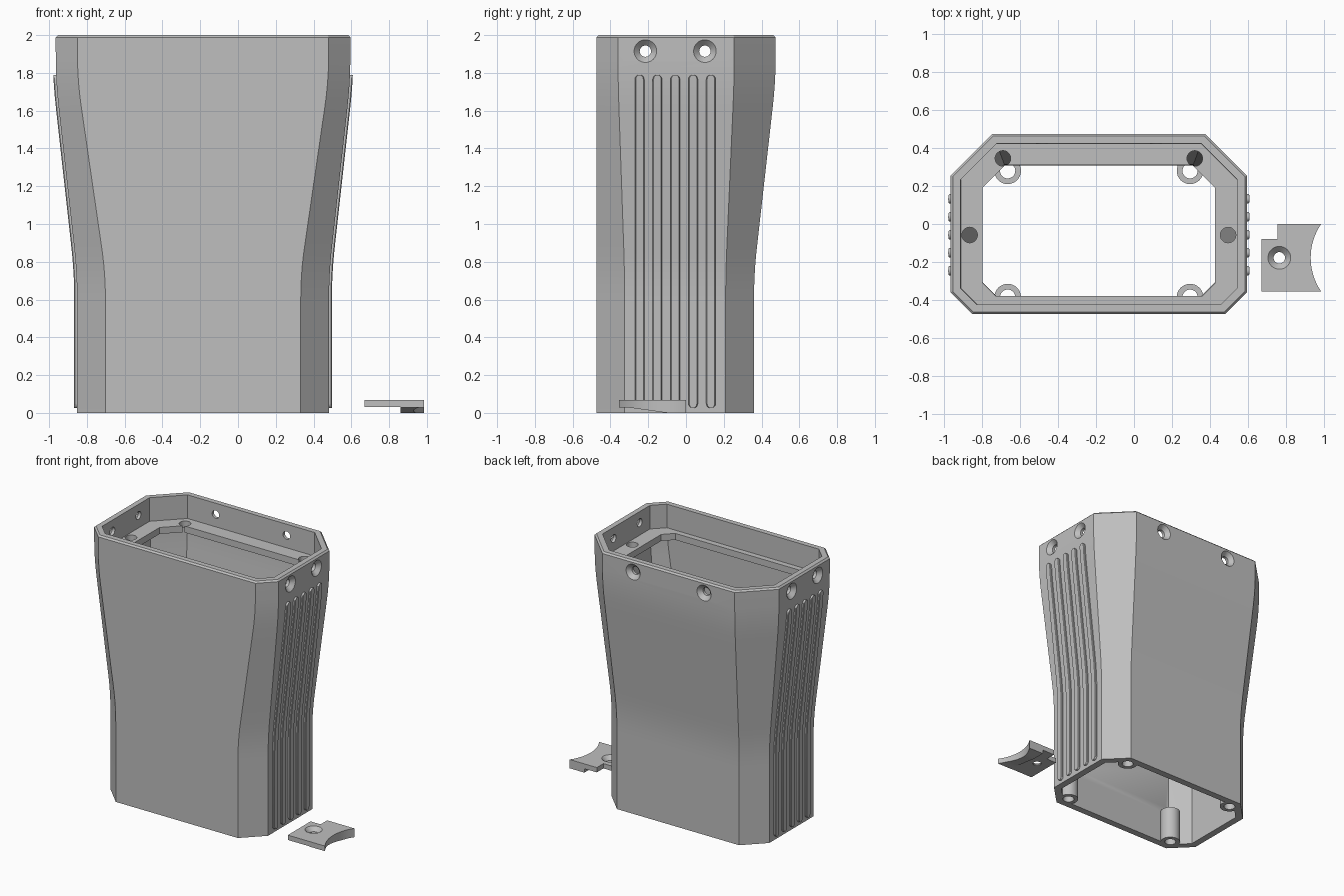
import bpy, bmesh, math
from mathutils import Vector, Matrix

if "Cube" in bpy.data.objects:
    bpy.data.objects.remove(bpy.data.objects["Cube"])

CX = -0.185          # centre line of the housing
WALL = 0.052
SHELF = 1.82

grey = bpy.data.materials.new("grey")
grey.diffuse_color = (0.52, 0.52, 0.52, 1)
grey.use_nodes = True
grey.node_tree.nodes["Principled BSDF"].inputs["Base Color"].default_value = grey.diffuse_color


def finish(name, bm):
    bmesh.ops.recalc_face_normals(bm, faces=bm.faces)
    me = bpy.data.meshes.new(name)
    bm.to_mesh(me)
    bm.free()
    me.materials.append(grey)
    ob = bpy.data.objects.new(name, me)
    bpy.context.collection.objects.link(ob)
    return ob


def add_loft(bm, rings, closed=False):
    """Skin equal-length rings; closed joins last to first, otherwise cap the ends."""
    vs = [[bm.verts.new(p) for p in r] for r in rings]
    n, m = len(vs[0]), len(vs)
    for i in range(m if closed else m - 1):
        a, b = vs[i], vs[(i + 1) % m]
        for j in range(n):
            k = (j + 1) % n
            bm.faces.new((a[j], a[k], b[k], b[j]))
    if not closed:
        bm.faces.new(vs[0])
        bm.faces.new(vs[-1])


def add_lathe(bm, pos, axis, profile, seg=32):
    """Solid of revolution from (radius, height) pairs along an axis."""
    mat = Matrix.Translation(pos) @ Vector(axis).to_track_quat('Z', 'Y').to_matrix().to_4x4()
    add_loft(bm, [[mat @ Vector((r * math.cos(2 * math.pi * i / seg),
                                 r * math.sin(2 * math.pi * i / seg), h))
                   for i in range(seg)] for r, h in profile])


def boolean(ob, tool, op):
    mod = ob.modifiers.new(op.lower(), 'BOOLEAN')
    mod.operation, mod.solver, mod.object = op, 'EXACT', tool
    bpy.context.view_layer.objects.active = ob
    bpy.ops.object.modifier_apply(modifier=mod.name)
    bpy.data.objects.remove(tool)


def smooth(ob):
    bpy.ops.object.select_all(action='DESELECT')
    ob.select_set(True)
    bpy.context.view_layer.objects.active = ob
    bpy.ops.object.shade_smooth_by_angle(angle=math.radians(28))


def flare(z):
    """0 at the grip, 1 at the mouth, with softened bends."""
    return sum(min(1, max(0, (z + d * 0.03 - 0.74) / 1.02)) for d in range(-4, 5)) / 9


def octagon(hx, y0, y1, cf, cb, z):
    return [Vector((CX + x, y, z)) for x, y in (
        (-hx + cf, y0), (hx - cf, y0), (hx, y0 + cf), (hx, y1 - cb),
        (hx - cb, y1), (-hx + cb, y1), (-hx, y1 - cb), (-hx, y0 + cf))]


def half_width(z):
    return 0.667 + 0.113 * flare(z)


def section(z, d=0.0):
    """Housing cross-section at height z, inset by d."""
    t = flare(z)
    return octagon(half_width(z) - d, -0.475 + d, 0.36 + 0.115 * t - d,
                   0.15 - 0.035 * t - 0.586 * d, 0.15 + 0.07 * t - 0.586 * d, z)


# Housing shell: outside up, over the rim, down the pocket, shelf, cavity
bends = [0.6 + 0.06 * i for i in range(22)]
rings = [section(z) for z in [0] + bends + [1.988]]
rings += [section(2.0, 0.012), section(2.0, WALL), section(SHELF, WALL)]
for z in (SHELF, SHELF - 0.05):
    rings.append(octagon(0.612, -0.38, 0.31, 0.07, 0.12, z))
rings += [section(z, WALL) for z in [SHELF - 0.05] + [b for b in reversed(bends) if b < 1.75] + [0]]
bm = bmesh.new()
add_loft(bm, rings, closed=True)
housing = finish("housing", bm)

# Screw posts at the base, merged into the shell
posts = [(CX + s * 0.48, y) for s in (-1, 1) for y in (0.28, -0.385)]
bm = bmesh.new()
for x, y in posts:
    add_lathe(bm, (x, y, 0), (0, 0, 1), [(0.07, 0), (0.07, 0.25)])
boolean(housing, finish("post_tool", bm), 'UNION')

# Holes: posts, shelf, and countersunk screws on sides and back
SINK = [(0.06, 0.04), (0.06, 0.0), (0.03, -0.03), (0.03, -0.09)]
bm = bmesh.new()
for x, y in posts:
    add_lathe(bm, (x, y, 0), (0, 0, 1), [(0.04, -0.05), (0.04, 0.3)])
for s in (-1, 1):
    for x, y in ((0.505, 0.345), (0.68, -0.058)):
        add_lathe(bm, (CX + s * x, y, SHELF), (0, 0, 1), [(0.041, -0.08), (0.041, 0.02)])
    for y in (-0.215, 0.10):
        add_lathe(bm, (CX + s * 0.78, y, 1.915), (s, 0, 0), SINK)
    add_lathe(bm, (CX + s * 0.30, 0.475, 1.915), (0, 1, 0), SINK)
boolean(housing, finish("hole_tool", bm), 'DIFFERENCE')
smooth(housing)

# Grip ribs: round-ended strips following the flared sides
Z0, Z1, R = 0.025, 1.79, 0.025
ends = [R * (1 - math.cos(math.radians(a))) for a in (12, 30, 50, 70, 90)]
levels = [Z0 + e for e in ends] + [b for b in bends if b < 1.75] + [Z1 - e for e in reversed(ends)]
bm = bmesh.new()
for s in (-1, 1):
    for i in range(5):
        yc = -0.246 + 0.0945 * i
        strip = []
        for z in levels:
            e = min(R, z - Z0, Z1 - z)
            w = math.sqrt(max(0, R * R - (R - e) ** 2))
            x = half_width(z)
            strip.append([Vector((CX + s * (x + dx), yc + dy, z)) for dx, dy in
                          ((-0.01, -w), (0.01, -w), (0.015, -w * 0.8),
                           (0.015, w * 0.8), (0.01, w), (-0.01, w))])
        add_loft(bm, strip)
smooth(finish("grip_ribs", bm))


# Loose clip: notched plate with a concave end
def arc_x(y):
    return 1.244 - math.sqrt(0.314 ** 2 - (y + 0.1775) ** 2)


steps = [-0.355 * i / 16 for i in range(17)]
outline = [(0.67, -0.355), (0.67, -0.08), (0.755, -0.08), (0.755, 0)] + [(arc_x(y), y) for y in steps]
bm = bmesh.new()
add_loft(bm, [[Vector((x, y, z)) for x, y in outline] for z in (0.03, 0.067)])
clip = finish("clip_plate", bm)
bm = bmesh.new()
add_lathe(bm, (0.765, -0.178, 0.067), (0, 0, 1), SINK)
boolean(clip, finish("clip_hole_tool", bm), 'DIFFERENCE')
smooth(clip)

# Wedge foot below the concave end of the clip
bm = bmesh.new()
foot = []
for y in steps:
    zb = 0.028 * min(1, max(0, (-0.1 - y) / 0.2))
    foot.append([Vector(p) for p in ((0.86, y, zb), (arc_x(y), y, zb),
                                     (arc_x(y), y, 0.031), (0.86, y, 0.031))])
add_loft(bm, foot)
smooth(finish("clip_foot", bm))
